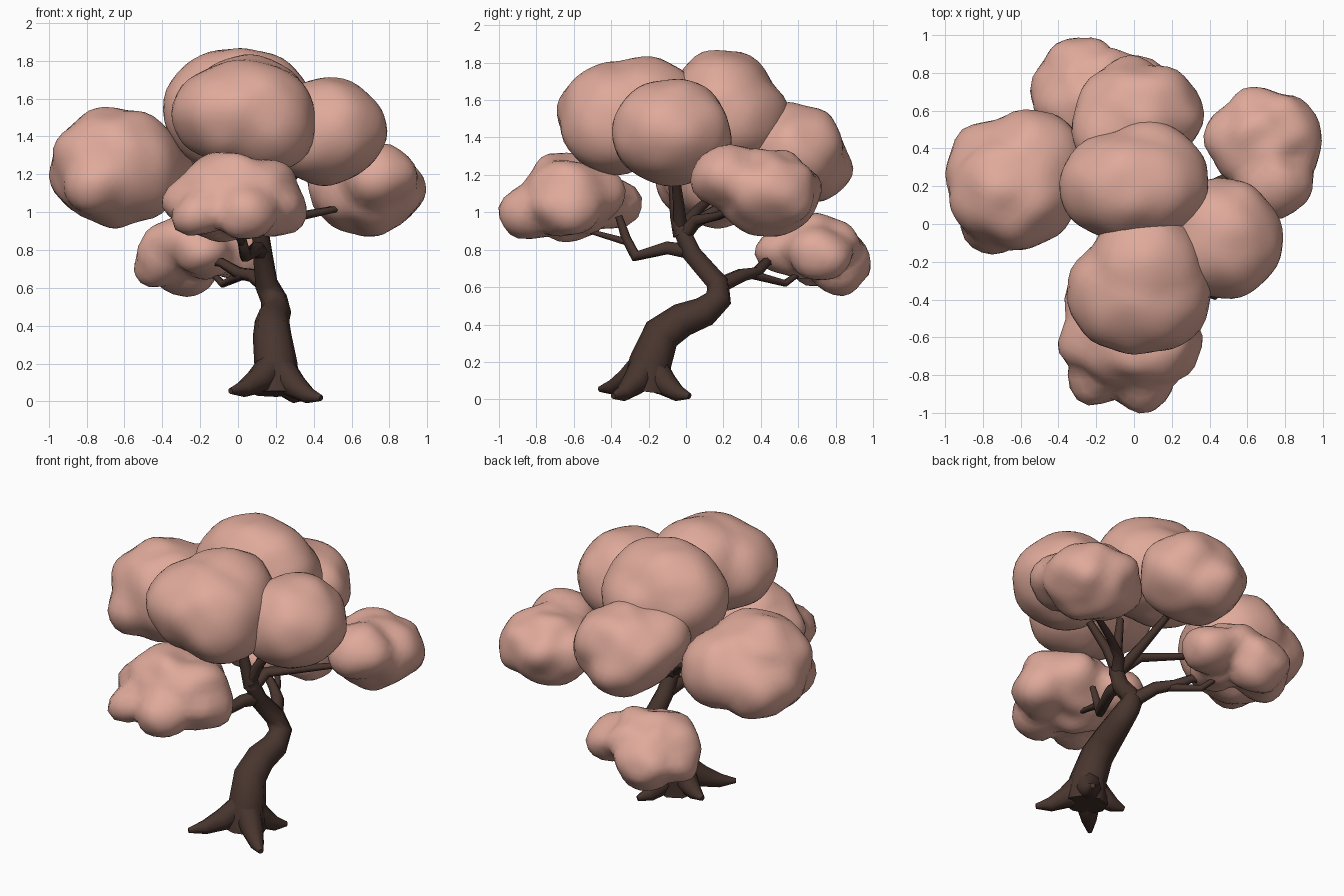
import bpy, bmesh, math
from mathutils import Vector, noise

if "Cube" in bpy.data.objects:
    bpy.data.objects.remove(bpy.data.objects["Cube"])

def material(name, rgb):
    m = bpy.data.materials.new(name)
    m.diffuse_color = (*rgb, 1)
    m.use_nodes = True
    m.node_tree.nodes["Principled BSDF"].inputs["Base Color"].default_value = m.diffuse_color
    return m

PINK = material("blossom pink", (0.74, 0.40, 0.325))
BARK = material("dark bark", (0.066, 0.036, 0.028))

def limb(name, pts, r0, r1, power=1.0, sides=1):
    """Tube through points whose radius tapers from r0 to r1."""
    cu = bpy.data.curves.new(name, 'CURVE')
    cu.dimensions = '3D'
    cu.bevel_depth = 1.0
    cu.bevel_resolution = sides
    cu.use_fill_caps = True
    sp = cu.splines.new('POLY')
    sp.points.add(len(pts) - 1)
    for i, (p, co) in enumerate(zip(sp.points, pts)):
        p.co = (*co, 1)
        p.radius = r0 + (r1 - r0) * (i / (len(pts) - 1)) ** power
    sp.use_smooth = True
    ob = bpy.data.objects.new(name, cu)
    bpy.context.collection.objects.link(ob)
    cu.materials.append(BARK)
    bpy.ops.object.select_all(action='DESELECT')
    ob.select_set(True)
    bpy.context.view_layer.objects.active = ob
    bpy.ops.object.convert(target='MESH')

def far_hit(o, d, c, r):
    """Farthest distance along ray o + t*d to an ellipsoid (0 if missed)."""
    p = Vector([(o[i] - c[i]) / r[i] for i in range(3)])
    q = Vector([d[i] / r[i] for i in range(3)])
    a, b, k = q.dot(q), p.dot(q), p.dot(p) - 1
    disc = b * b - a * k
    return (-b + math.sqrt(disc)) / a if disc > 0 else 0

def foliage(name, centre, radii, puffs=(), bump=0.03):
    """Main ellipsoid plus flattened puffs (x, y, z, radius), wrapped in one skin."""
    o = Vector(centre)
    lobes = [(centre, radii)] + [((x, y, z), (r, r, r * 0.85)) for x, y, z, r in puffs]
    bm = bmesh.new()
    bmesh.ops.create_icosphere(bm, subdivisions=4, radius=1)
    for v in bm.verts:
        d = v.co.normalized()
        p = o + d * max(far_hit(o, d, c, r) for c, r in lobes)
        v.co = p + d * bump * noise.noise(p * 6)
    bmesh.ops.smooth_vert(bm, verts=bm.verts, factor=0.4,
                          use_axis_x=True, use_axis_y=True, use_axis_z=True)
    for f in bm.faces:
        f.smooth = True
    me = bpy.data.meshes.new(name)
    bm.to_mesh(me)
    bm.free()
    me.materials.append(PINK)
    bpy.context.collection.objects.link(bpy.data.objects.new(name, me))

# S-shaped trunk
limb("trunk", [(.2, -.21, .04), (.2, -.19, .2), (.18, -.13, .35), (.18, -.02, .425), (.2, .1, .47),
               (.19, .175, .54), (.15, .17, .62), (.13, .03, .78), (.115, -.03, .92)],
     0.13, 0.045, 0.8, 2)

# Flaring roots
base = Vector((.2, -.2, .2))
for i, tip in enumerate([(.44, -.39, .018), (-.04, -.46, .055), (.34, .02, .018), (-.03, -.13, .06)]):
    tip = Vector(tip)
    pts = []
    for t in (0, 0.4, 0.72, 1):
        p = base.lerp(tip, t)
        p.z = tip.z + (base.z - tip.z) * (1 - t) ** 2
        pts.append(p)
    limb(f"root_{i + 1}", pts, 0.09, 0.016, 1.2, 2)

# Branches
limb("front_branch", [(.12, .02, .79), (.1, -.1, .81), (.04, -.27, .765), (.02, -.32, .86),
                      (.02, -.36, .98)], .045, .02)
limb("front_twig", [(.02, -.31, .84), (-.02, -.52, .9)], .022, .014)
limb("back_branch", [(.15, .18, .61), (.08, .3, .665), (0, .38, .68), (-.09, .43, .735),
                     (-.2, .5, .745)], .045, .018)
limb("back_twig", [(.03, .34, .67), (-.08, .53, .62), (-.16, .64, .7)], .026, .014)
limb("top_branch", [(.115, -.02, .88), (.1, -.05, .98), (.04, -.08, 1.32)], .05, .022)
limb("right_branch", [(.12, -.01, .88), (.17, .06, .96), (.33, .17, .98), (.58, .3, 1.03)], .042, .016)
limb("right_upper_branch", [(.11, -.03, .92), (.18, -.04, 1.05), (.32, -.06, 1.22)], .038, .022)
limb("rear_branch", [(.11, -.02, .9), (.08, .14, 1), (.06, .38, 1.13)], .04, .022)
limb("left_branch", [(.11, -.02, .91), (0, .06, 1.01), (-.4, .18, 1.12)], .038, .018)

# Blossom clouds
foliage("left_blossom", (-.64, .18, 1.24), (.35, .32, .315),
        [(-.53, .33, 1.23, .29), (-.73, .3, 1.19, .26), (-.74, .04, 1.15, .2)])
foliage("top_blossom", (0, .2, 1.54), (.4, .3, .335), [(.07, .22, 1.5, .33)], .02)
foliage("rear_blossom", (.03, .58, 1.32), (.34, .28, .26),
        [(-.08, .48, 1.36, .25), (0, .68, 1.24, .21)])
foliage("front_upper_blossom", (.03, -.36, 1.52), (.39, .33, .28),
        [(.06, -.22, 1.58, .3), (.13, -.38, 1.45, .29)], .02)
foliage("right_blossom", (.47, -.08, 1.43), (.315, .325, .285), bump=.02)
foliage("far_right_blossom", (.69, .44, 1.11), (.29, .28, .23),
        [(.74, .21, 1.19, .2), (.54, .48, 1.12, .18), (.8, .52, 1.09, .18)], .04)
foliage("front_lower_blossom", (0, -.62, 1.08), (.33, .28, .225),
        [(-.2, -.6, 1.05, .2), (.17, -.64, 1.03, .2), (.04, -.83, 1, .175),
         (-.22, -.4, 1.05, .17), (-.2, -.8, 1, .15)], .05)
foliage("back_lower_blossom", (-.22, .68, .82), (.28, .24, .17),
        [(-.28, .82, .73, .19), (-.41, .68, .74, .16), (0, .72, .78, .17), (-.2, .52, .81, .16)], .05)
